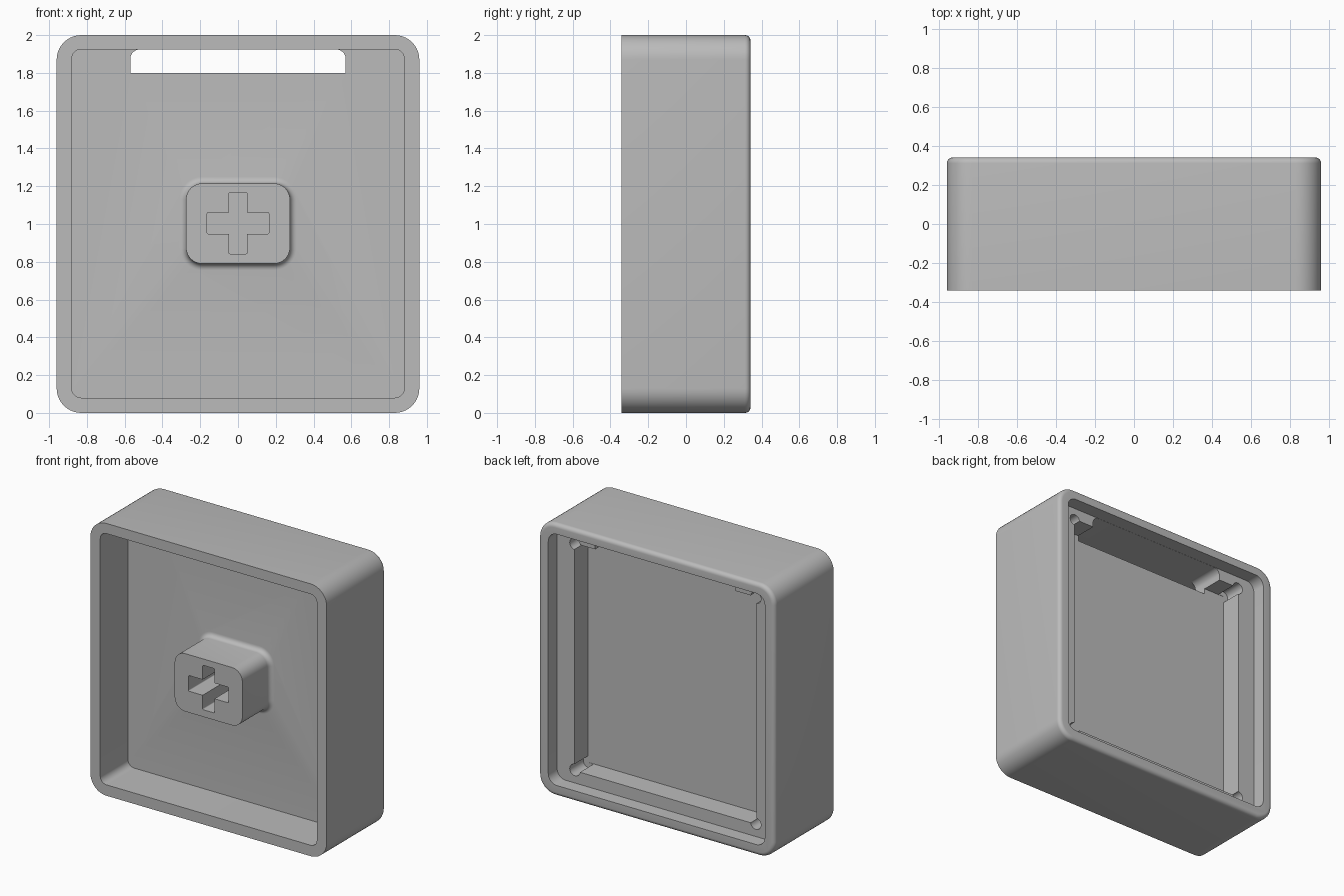
import bpy, bmesh
from math import sin, cos, radians

FRONT, BACK = -0.342, 0.342
FLOOR_FRONT, FLOOR_BACK, LEDGE = -0.02, 0.08, 0.24

if "Cube" in bpy.data.objects:
    bpy.data.objects.remove(bpy.data.objects["Cube"])

grey = bpy.data.materials.new("matte grey")
grey.use_nodes = True
tone = (0.5, 0.5, 0.5, 1)
grey.diffuse_color = tone
grey.node_tree.nodes["Principled BSDF"].inputs["Base Color"].default_value = tone


def outline(x0, x1, z0, z1, r_low, r_high, steps=10):
    """Rounded rectangle, counter-clockwise from the lower right corner."""
    pts = []
    for x, z, sx, sz, start in ((x1, z0, -1, 1, -90), (x1, z1, -1, -1, 0),
                                (x0, z1, 1, -1, 90), (x0, z0, 1, 1, 180)):
        r = r_low if sz > 0 else r_high
        if r <= 0:
            pts.append((x, z))
            continue
        for i in range(steps + 1):
            a = radians(start + 90 * i / steps)
            pts.append((x + sx * r + r * cos(a), z + sz * r + r * sin(a)))
    return pts


def solid(name, x0, x1, z0, z1, rings, r_low=0, r_high=None):
    """Loft a rounded rectangle through rings of (y, outward offset)."""
    r_high = r_low if r_high is None else r_high
    bm = bmesh.new()
    loops = []
    for y, o in rings:
        pts = outline(x0 - o, x1 + o, z0 - o, z1 + o,
                      r_low + o if r_low else 0, r_high + o if r_high else 0)
        loops.append([bm.verts.new((x, y, z)) for x, z in pts])
    n = len(loops[0])
    for a, b in zip(loops, loops[1:]):
        for i in range(n):
            j = (i + 1) % n
            bm.faces.new((a[i], a[j], b[j], b[i]))
    bm.faces.new(loops[0])
    bm.faces.new(loops[-1])
    bmesh.ops.recalc_face_normals(bm, faces=bm.faces)
    mesh = bpy.data.meshes.new(name)
    bm.to_mesh(mesh)
    bm.free()
    mesh.materials.append(grey)
    obj = bpy.data.objects.new(name, mesh)
    bpy.context.collection.objects.link(obj)
    return obj


def combine(target, tool, operation="DIFFERENCE"):
    mod = target.modifiers.new(operation.lower(), "BOOLEAN")
    mod.operation, mod.object, mod.solver = operation, tool, "EXACT"
    bpy.context.view_layer.objects.active = target
    bpy.ops.object.modifier_apply(modifier=mod.name)
    bpy.data.objects.remove(tool)


# Outer shell with a rounded back edge
edge = 0.03
arc = [radians(15 * i) for i in range(7)]
shell = solid("cap_shell", -0.96, 0.96, 0, 2,
              [(FRONT, 0)] + [(BACK - edge + edge * sin(a), edge * cos(a) - edge)
                              for a in arc], 0.13)

# Front cavity
combine(shell, solid("front_cavity", -0.88, 0.88, 0.08, 1.925,
                     [(FRONT - 0.1, 0), (FLOOR_FRONT, 0)], 0.05))

# Back recess, deeper pocket and round corner reliefs
combine(shell, solid("back_recess", -0.88, 0.88, 0.08, 1.925,
                     [(LEDGE, 0), (BACK + 0.1, 0)], 0.07))
combine(shell, solid("back_pocket", -0.74, 0.74, 0.17, 1.84,
                     [(FLOOR_BACK, 0), (LEDGE + 0.05, 0)]))
for x in (-0.735, 0.735):
    for z in (0.175, 1.835):
        r = 0.042
        combine(shell, solid("corner_relief", x - r, x + r, z - r, z + r,
                             [(FLOOR_BACK + 0.002, 0), (LEDGE + 0.05, 0)], r * 0.999))

# Slot through the floor along the top
combine(shell, solid("top_slot", -0.57, 0.57, 1.8, 1.924,
                     [(FLOOR_FRONT - 0.05, 0), (LEDGE + 0.03, 0)], 0, 0.05))

# Stem with a filleted foot and a cross-shaped socket
foot = 0.035
stem = solid("stem", -0.275, 0.275, 0.79, 1.215,
             [(FRONT, 0)] + [(FLOOR_FRONT - foot + foot * sin(a), foot - foot * cos(a))
                             for a in arc] + [(FLOOR_FRONT + 0.04, foot)], 0.085)
combine(shell, stem, "UNION")
for x, z0, z1 in ((0.163, 0.947, 1.062), (0.048, 0.842, 1.168)):
    combine(shell, solid("cross_socket", -x, x, z0, z1,
                         [(FRONT - 0.1, 0), (FLOOR_FRONT - 0.02, 0)], 0.008))

# Smooth rounded surfaces, keep crisp edges
bpy.ops.object.select_all(action="DESELECT")
shell.select_set(True)
bpy.context.view_layer.objects.active = shell
bpy.ops.object.shade_smooth_by_angle(angle=radians(30))
